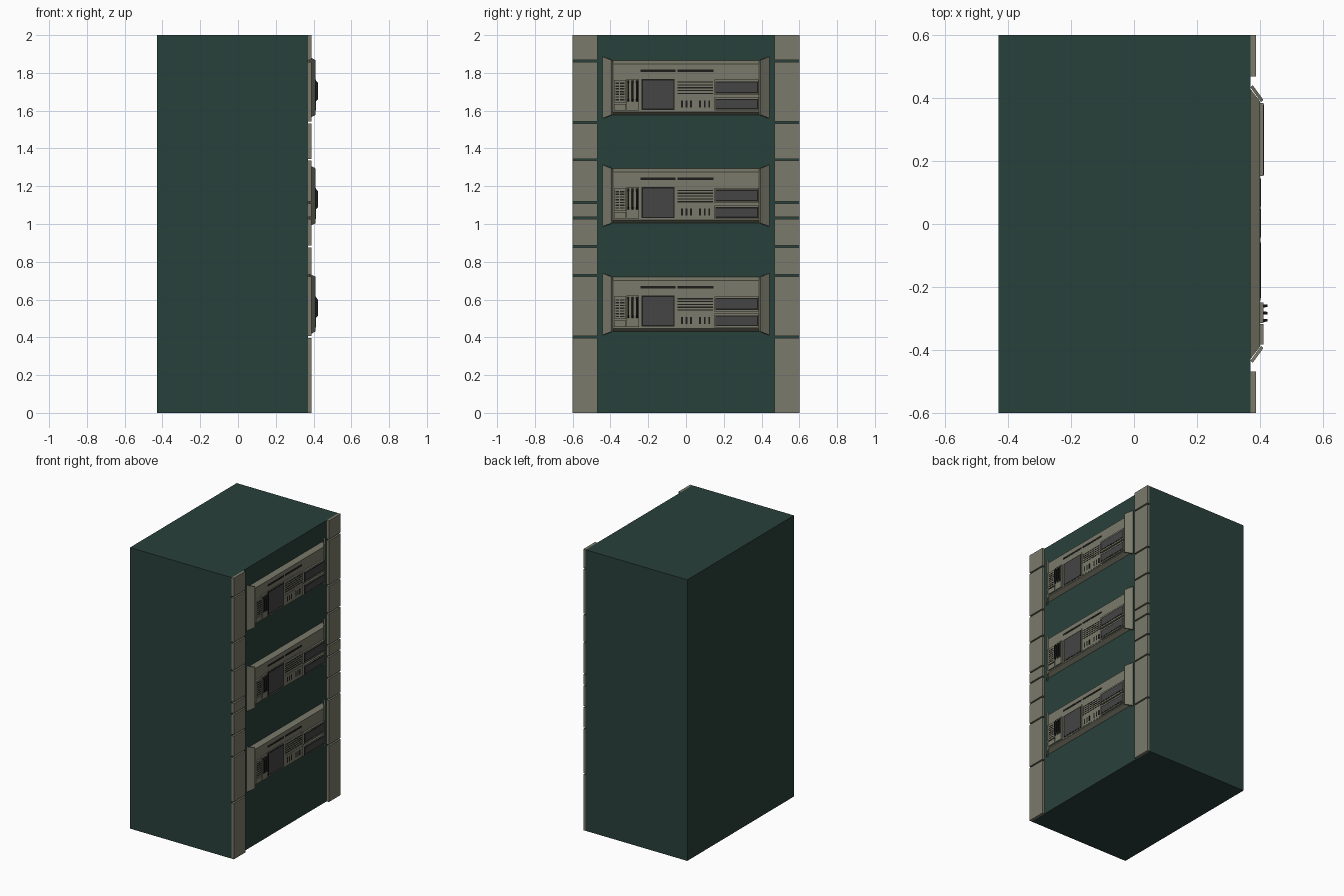
import bpy, bmesh


def material(name, rgb):
    m = bpy.data.materials.new(name)
    m.diffuse_color = (*rgb, 1)
    return m


GREEN = material("dark_green", (0.022, 0.052, 0.043))
BEIGE = material("beige", (0.195, 0.195, 0.145))
GLASS = material("screen_grey", (0.058, 0.058, 0.06))
BLACK = material("black", (0.012, 0.012, 0.011))


def loft(bm, back, front):
    """Solid between two matching quads."""
    a = [bm.verts.new(p) for p in back]
    b = [bm.verts.new(p) for p in front]
    bm.faces.new(a)
    bm.faces.new(b[::-1])
    for i in range(4):
        j = (i + 1) % 4
        bm.faces.new((a[j], a[i], b[i], b[j]))


def rect(x, y0, y1, z0, z1):
    return [(x, y0, z0), (x, y1, z0), (x, y1, z1), (x, y0, z1)]


def build(name, mat, solids, heights=(0,)):
    """One mesh made of several solids, repeated at each height."""
    bm = bmesh.new()
    for back, front in solids:
        loft(bm, back, front)
    bmesh.ops.recalc_face_normals(bm, faces=bm.faces)
    me = bpy.data.meshes.new(name)
    bm.to_mesh(me)
    bm.free()
    me.materials.append(mat)
    for h in heights:
        ob = bpy.data.objects.new(name, me)
        ob.location.z = h
        bpy.context.collection.objects.link(ob)


def box(x0, x1, y0, y1, z0, z1):
    return rect(x0, y0, y1, z0, z1), rect(x1, y0, y1, z0, z1)


# Cabinet body
build("cabinet_body", GREEN, [box(-0.43, 0.37, -0.6, 0.6, 0, 2)])

# Corner trim strips, split by grooves
cuts = [0, 0.402, 0.727, 0.88, 1.032, 1.113, 1.34, 1.538, 1.863, 2]
trim = []
for y0, y1 in ((-0.6, -0.468), (0.468, 0.6)):
    for a, b in zip(cuts, cuts[1:]):
        z0 = a + 0.005 if a > 0 else a
        z1 = b - 0.005 if b < 2 else b
        trim.append(box(0.37, 0.388, y0, y1, z0, z1))
build("corner_trim", BEIGE, trim)

# Control panels: coordinates are relative to the panel bottom
LEVELS = (0.433, 1.007, 1.58)
F = 0.40  # panel face

build("panel_base", BEIGE, [(rect(0.369, -0.43, 0.43, -0.003, 0.287),
                             rect(F, -0.39, 0.39, 0.014, 0.268))], LEVELS)

# Angled end plates
wings = []
for s in (-1, 1):
    def edge(x, y, z0, z1):
        return [(x, s * y, z0), (x, s * y, z1)]
    outer = edge(0.370, 0.434, -0.02, 0.305) + edge(0.377, 0.441, -0.02, 0.305)[::-1]
    inner = edge(0.404, 0.387, -0.002, 0.287) + edge(0.411, 0.394, -0.002, 0.287)[::-1]
    wings.append((outer, inner))
build("end_plate", BEIGE, wings, LEVELS)

# Raised units: vent unit, screen surround, centre unit, sockets, drive bays
build("raised_units", BEIGE, [
    box(F, 0.411, -0.382, -0.318, 0.063, 0.182),
    box(F, 0.411, -0.382, -0.318, 0.022, 0.056),
    box(F, 0.411, -0.314, -0.25, 0.022, 0.188),
    box(F, 0.402, -0.243, -0.052, 0.018, 0.194),
    box(F, 0.4015, -0.049, 0.146, 0.018, 0.194),
    box(F, 0.403, -0.042, 0.047, 0.022, 0.092),
    box(F, 0.403, 0.055, 0.143, 0.022, 0.092),
    box(F, 0.412, 0.152, 0.384, 0.103, 0.184),
    box(F, 0.412, 0.152, 0.384, 0.020, 0.092),
], LEVELS)

# Black details: slots, frames, vents, sockets
dark = [
    box(F, 0.402, -0.24, -0.056, 0.226, 0.238),
    box(F, 0.402, -0.045, 0.145, 0.226, 0.238),
    box(F, 0.403, -0.235, -0.06, 0.024, 0.188),
    box(0.41, 0.4125, 0.155, 0.38, 0.112, 0.175),
    box(0.41, 0.4125, 0.155, 0.38, 0.026, 0.082),
]
for i in range(5):
    z = 0.108 + i * 0.015
    dark.append(box(F, 0.4025, -0.045, 0.142, z, z + 0.006))
for i in range(7):
    z = 0.074 + i * 0.0145
    dark.append(box(0.41, 0.412, -0.374, -0.355, z, z + 0.007))
    dark.append(box(0.41, 0.412, -0.35, -0.326, z, z + 0.007))
for yc in (0.0025, 0.099):
    for dy in (-0.024, 0, 0.024):
        dark.append(box(F, 0.404, yc + dy - 0.005, yc + dy + 0.005, 0.038, 0.075))
build("dark_details", BLACK, dark, LEVELS)

# Screen and drive windows
build("screen_and_windows", GLASS, [
    box(F, 0.404, -0.227, -0.067, 0.031, 0.181),
    box(0.41, 0.4135, 0.16, 0.375, 0.119, 0.169),
    box(0.41, 0.4135, 0.16, 0.375, 0.033, 0.076),
], LEVELS)

# Vertical handle bars with sloped ends
build("handle_bars", BLACK, [
    (rect(0.41, y - 0.005, y + 0.005, 0.068, 0.182),
     rect(0.424, y - 0.004, y + 0.004, 0.082, 0.166))
    for y in (-0.306, -0.283, -0.260)], LEVELS)
